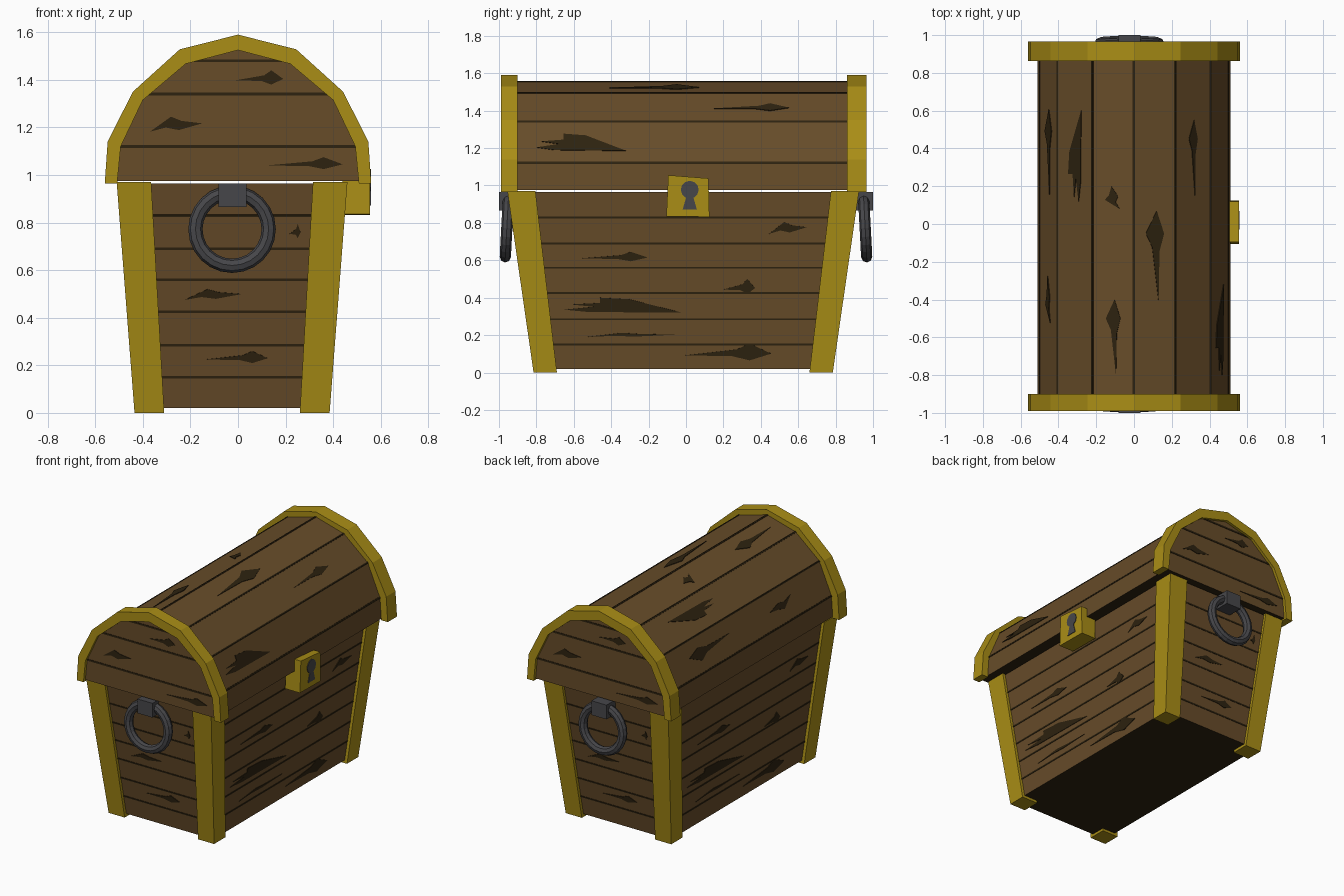
import bpy, bmesh, math
from mathutils import Vector, Matrix

if "Cube" in bpy.data.objects:
    bpy.data.objects.remove(bpy.data.objects["Cube"])

def material(name, rgb):
    m = bpy.data.materials.new(name)
    m.diffuse_color = (*rgb, 1)
    m.use_nodes = True
    m.node_tree.nodes["Principled BSDF"].inputs["Base Color"].default_value = m.diffuse_color
    return m

WOOD = material("brown wood", (0.135, 0.072, 0.022))
DARK = material("dark wood", (0.026, 0.016, 0.005))
GOLD = material("gold trim", (0.40, 0.27, 0.008))
IRON = material("dark iron", (0.062, 0.062, 0.068))
CX, CY = -0.025, -0.015            # body centre
Z0, Z1 = 0.02, 0.965               # plank body height

def finish(bm, name, *mats, rule=None):
    bmesh.ops.recalc_face_normals(bm, faces=bm.faces)
    bm.normal_update()
    if rule:
        for f in bm.faces:
            f.material_index = rule(f)
    me = bpy.data.meshes.new(name)
    bm.to_mesh(me)
    bm.free()
    for m in mats:
        me.materials.append(m)
    ob = bpy.data.objects.new(name, me)
    bpy.context.collection.objects.link(ob)
    return ob

def frame(origin, u, v):
    """Matrix with columns u, v, normal, origin."""
    u, v = Vector(u), Vector(v)
    n = u.cross(v).normalized()
    return Matrix((u, v, n)).transposed().to_4x4(), Vector(origin)

def prism(bm, pts, fr, d0, d1):
    rot, o = fr
    a, b = [[bm.verts.new(o + rot @ Vector((x, y, d))) for x, y in pts] for d in (d0, d1)]
    n = len(pts)
    bm.faces.new(a[::-1])
    bm.faces.new(b)
    for i in range(n):
        bm.faces.new((a[i], a[(i + 1) % n], b[(i + 1) % n], b[i]))

def rect(x0, x1, y0, y1):
    return [(x0, y0), (x1, y0), (x1, y1), (x0, y1)]

def loft(bm, lo, hi, z0, z1):
    """Tapered box between two rectangles (x0, x1, y0, y1)."""
    a = [bm.verts.new((x, y, z0)) for x, y in rect(*lo)]
    b = [bm.verts.new((x, y, z1)) for x, y in rect(*hi)]
    bm.faces.new(a[::-1])
    bm.faces.new(b)
    for i in range(4):
        bm.faces.new((a[i], a[(i + 1) % 4], b[(i + 1) % 4], b[i]))

# jagged splinter outlines in a unit box
SHARDS = [
    [(-.5, -.3), (-.25, -.1), (-.45, .05), (-.2, .15), (-.2, .5), (.05, .4), (.5, -.5), (-.3, -.45)],
    [(-.5, -.2), (.1, .15), (.25, .5), (.5, -.1), (.25, -.5), (.05, -.25)],
    [(-.5, -.4), (-.1, .5), (.1, .25), (.5, .1), (.05, -.3), (-.2, -.15)],
]

def shard(bm, fr, kind, u, v, w, h):
    prism(bm, [(u + x * w, v + y * h) for x, y in SHARDS[kind]], fr, -0.004, 0.004)

# plank body, dark underneath and on top
bm = bmesh.new()
loft(bm, (CX - .39, CX + .39, CY - .78, CY + .78),
     (CX - .465, CX + .465, CY - .92, CY + .92), Z0, Z1)
finish(bm, "body", WOOD, DARK, rule=lambda f: int(abs(f.normal.z) > 0.9))

# corner posts
bm = bmesh.new()
for sx in (-1, 1):
    for sy in (-1, 1):
        def corner(xo, xi, yo, yi):
            xs = sorted((CX + sx * xo, CX + sx * xi))
            ys = sorted((CY + sy * yo, CY + sy * yi))
            return (*xs, *ys)
        loft(bm, corner(.41, .285, .80, .675), corner(.485, .34, .94, .79), 0, .97)
finish(bm, "corner_posts", GOLD)

# plank gaps and splinters on the body walls
SIDE = [(1, -.37, .62, .36, .05), (2, .56, .77, .2, .07), (1, .3, .46, .17, .08),
        (0, -.32, .36, .63, .08), (2, -.28, .2, .48, .025), (1, .24, .11, .46, .09)]
END = [(1, .265, .765, .045, .06), (2, -.08, .495, .24, .05), (1, .02, .235, .26, .05)]
bm = bmesh.new()
for s in (1, -1):                  # s = -1 turns the wall half way round
    walls = [(frame((CX + s * .39, CY, Z0), (0, s, 0), (s * .075 / .945, 0, 1)), .78, .14, SIDE),
             (frame((CX, CY - s * .78, Z0), (s, 0, 0), (0, -s * .14 / .945, 1)), .39, .075, END)]
    for fr, half, grow, marks in walls:
        for z in (.15, .285, .425, .56, .69, .828):
            w = half + grow * (z - Z0) / .945 - 0.03
            prism(bm, rect(-w, w, z - Z0 - .005, z - Z0 + .005), fr, -.003, .003)
        for k, u, z, w, h in marks:
            shard(bm, fr, k, u, z - Z0, w, h)
finish(bm, "body_gaps_and_splinters", DARK)

# lid arch profiles, right to left
def arch(half):
    return half + [(-x, z) for x, z in half[-2::-1]]

LID = arch([(.51, .975), (.5, 1.12), (.405, 1.34), (.22, 1.495), (0, 1.555)])
OUTER = arch([(.56, .965), (.548, 1.14), (.442, 1.35), (.245, 1.528), (0, 1.59)])
INNER = arch([(.508, .965), (.493, 1.12), (.4, 1.315), (.22, 1.467), (0, 1.525)])
XZ = frame((0, 0, 0), (1, 0, 0), (0, 0, 1))      # depth runs toward -y

bm = bmesh.new()
prism(bm, LID, XZ, -.945, .97)
finish(bm, "lid", WOOD, DARK, rule=lambda f: int(f.normal.z < -0.9))

# lid trim hoops
for name, y0, y1 in (("front_hoop", .9, .99), ("back_hoop", -.965, -.862)):
    bm = bmesh.new()
    prism(bm, OUTER + INNER[::-1], XZ, y0, y1)
    finish(bm, name, GOLD)

# plank gaps and splinters on the lid
LID_MARKS = [(1, 0, -.56, .48, .1), (2, 1, .35, .4, .06), (3, 1, -.17, .48, .1),
             (4, 2, .14, .12, .09), (4, 1, -.6, .4, .08), (5, 0, .36, .48, .09),
             (6, 1, .38, .45, .09), (6, 2, -.4, .25, .07)]
LID_END = [(1, .09, 1.41, .2, .06), (2, -.26, 1.21, .22, .07), (1, .28, 1.05, .32, .05)]
bm = bmesh.new()
for i in range(8):
    (x0, z0), (x1, z1) = LID[i], LID[i + 1]
    v = Vector((x1 - x0, 0, z1 - z0))
    length = v.length
    fr = frame((x0, 0, z0), (0, 1, 0), v.normalized())
    if i:
        prism(bm, rect(-.92, .88, 0, .008), fr, -.003, .003)
    if i < 7:
        prism(bm, rect(-.92, .88, length - .005, length), fr, -.003, .003)
    for f, k, y, w, h in LID_MARKS:
        if f == i:
            shard(bm, fr, k, y, length / 2, w, h)
for s, y in ((1, -.97), (-1, .945)):
    fr = frame((0, y, 0), (s, 0, 0), (0, 0, 1))
    for z, w in ((1.12, .495), (1.34, .39), (1.48, .21)):
        prism(bm, rect(-w, w, z - .006, z + .006), fr, -.003, .003)
    for mark in LID_END:
        shard(bm, fr, *mark)
finish(bm, "lid_gaps_and_splinters", DARK)

# lock plate and keyhole on the +x side
YZ = frame((0, 0, 0), (0, 1, 0), (0, 0, 1))
bm = bmesh.new()
prism(bm, [(-.095, 1.055), (-.105, .835), (.125, .832), (.12, 1.038)], YZ, .44, .555)
finish(bm, "lock", GOLD)
bm = bmesh.new()
a0 = math.radians(-65)
hole = [(.02 + .048 * math.cos(a0 + math.radians(31) * i),
         .977 + .048 * math.sin(a0 + math.radians(31) * i)) for i in range(11)]
prism(bm, hole + [(-.018, .872), (.058, .872)], YZ, .552, .559)
finish(bm, "keyhole", IRON)

# ring handles and their brackets on both ends
for name, s, y0, y1 in (("front", -1, -1.0, -.92), ("back", 1, .885, 1.0)):
    bpy.ops.mesh.primitive_torus_add(
        major_segments=24, minor_segments=8, major_radius=.154, minor_radius=.03,
        location=(CX, s * .958, .772), rotation=(math.radians(90 + 3 * s), 0, 0))
    ring = bpy.context.object
    ring.name = name + "_ring_handle"
    ring.data.materials.append(IRON)
    bm = bmesh.new()
    box = (CX - .057, CX + .06, y0, y1)
    loft(bm, box, box, .865, .965)
    finish(bm, name + "_handle_bracket", IRON)
